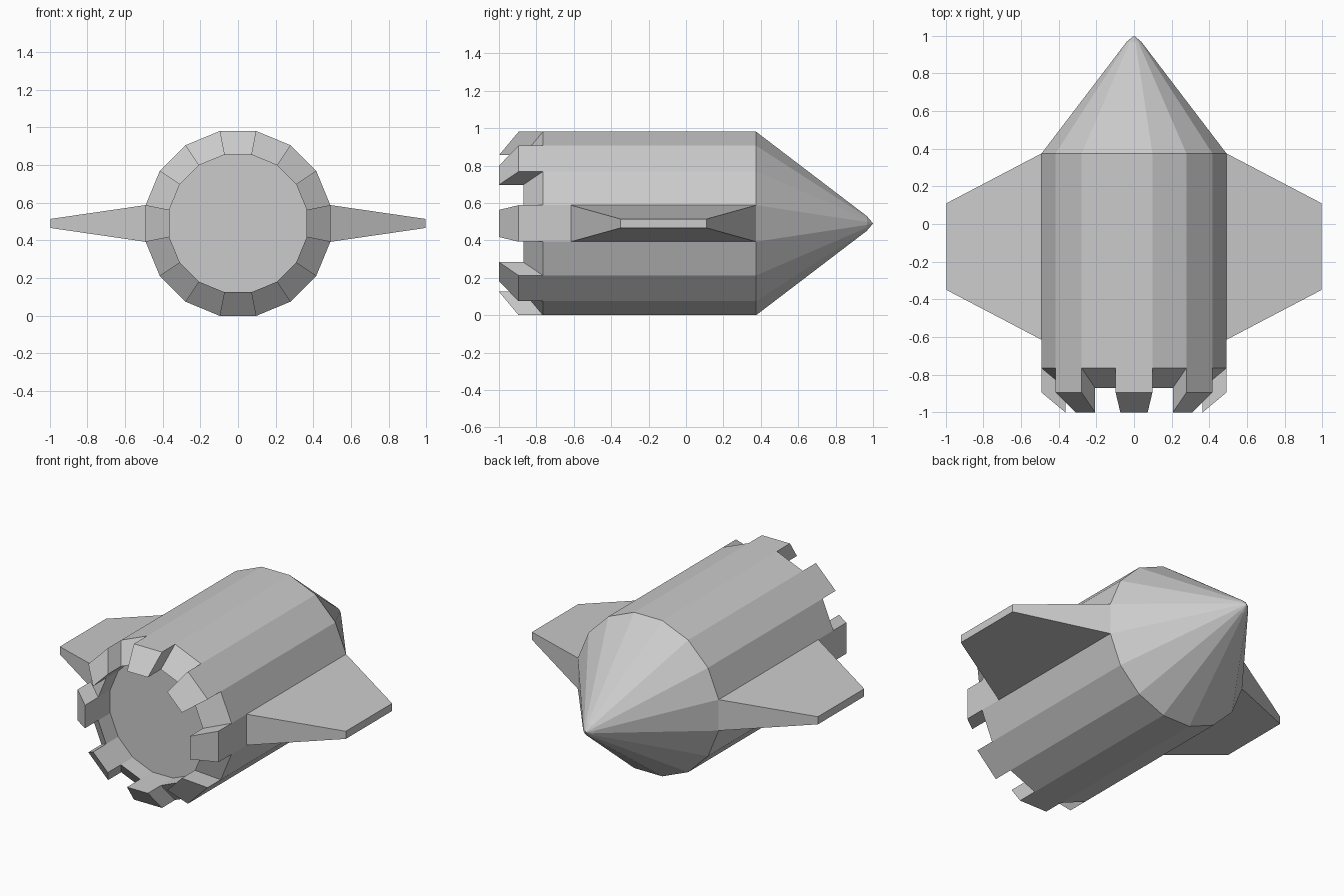
import bpy, bmesh, math
from mathutils import Vector

cube = bpy.data.objects.get("Cube")
if cube:
    bpy.data.objects.remove(cube, do_unlink=True)

SIDES = 16
RADIUS = 0.5
AXIS_Z = RADIUS * math.cos(math.pi / SIDES)
FACET = RADIUS * math.sin(math.pi / SIDES)   # half width of one hull facet

grey = bpy.data.materials.new("plain_grey")
grey.use_nodes = True
colour = (0.6, 0.6, 0.6, 1)
grey.diffuse_color = colour
grey.node_tree.nodes["Principled BSDF"].inputs["Base Color"].default_value = colour


def finish(bm, name):
    """Turn a bmesh into a flat shaded object."""
    bmesh.ops.recalc_face_normals(bm, faces=bm.faces)
    mesh = bpy.data.meshes.new(name)
    bm.to_mesh(mesh)
    bm.free()
    mesh.materials.append(grey)
    obj = bpy.data.objects.new(name, mesh)
    bpy.context.collection.objects.link(obj)
    return obj


def ring(bm, radius, y):
    """Polygon of vertices around the long axis, with a flat side on top."""
    angles = [(i + 0.5) * math.tau / SIDES for i in range(SIDES)]
    return [bm.verts.new((radius * math.sin(a), y, AXIS_Z + radius * math.cos(a)))
            for a in angles]


def bridge(bm, a, b):
    return [bm.faces.new((a[i - 1], a[i], b[i], b[i - 1])) for i in range(SIDES)]


# Hull: long barrel, sloping rim and recessed end plate
bm = bmesh.new()
shoulder = ring(bm, RADIUS, 0.375)
rim_outer = ring(bm, RADIUS, -0.765)
rim_inner = ring(bm, 0.372, -0.87)
recess = ring(bm, 0.372, -0.75)
bridge(bm, shoulder, rim_outer)
rim = bridge(bm, rim_outer, rim_inner)
bridge(bm, rim_inner, recess)
bm.faces.new(recess)
bmesh.ops.recalc_face_normals(bm, faces=bm.faces)

# Teeth: every second rim face pulled forward
teeth = rim[::2]
grown = bmesh.ops.extrude_face_region(bm, geom=teeth)["geom"]
bmesh.ops.delete(bm, geom=teeth, context="FACES_ONLY")
bmesh.ops.translate(bm, vec=(0, -0.13, 0),
                    verts=[v for v in grown if isinstance(v, bmesh.types.BMVert)])
finish(bm, "hull")

# Nose: faceted cone with a small blunt tip
bm = bmesh.new()
base = ring(bm, RADIUS, 0.375)
blunt = ring(bm, 0.04, 0.967)
bridge(bm, base, blunt)
tip = bm.verts.new((0, 1, AXIS_Z))
for i in range(SIDES):
    bm.faces.new((blunt[i - 1], blunt[i], tip))
finish(bm, "nose_cone")

# Wings: tapered blocks growing from the side facets
for side, name in ((1, "left_wing"), (-1, "right_wing")):
    bm = bmesh.new()
    bmesh.ops.create_cube(bm, size=2)
    for v in bm.verts:
        outer, back, up = v.co.x > 0, v.co.y > 0, math.copysign(1, v.co.z)
        if outer:
            v.co = Vector((side * 0.996, 0.11 if back else -0.35, AXIS_Z + up * 0.024))
        else:
            v.co = Vector((side * AXIS_Z, 0.375 if back else -0.615, AXIS_Z + up * FACET))
    finish(bm, name)
